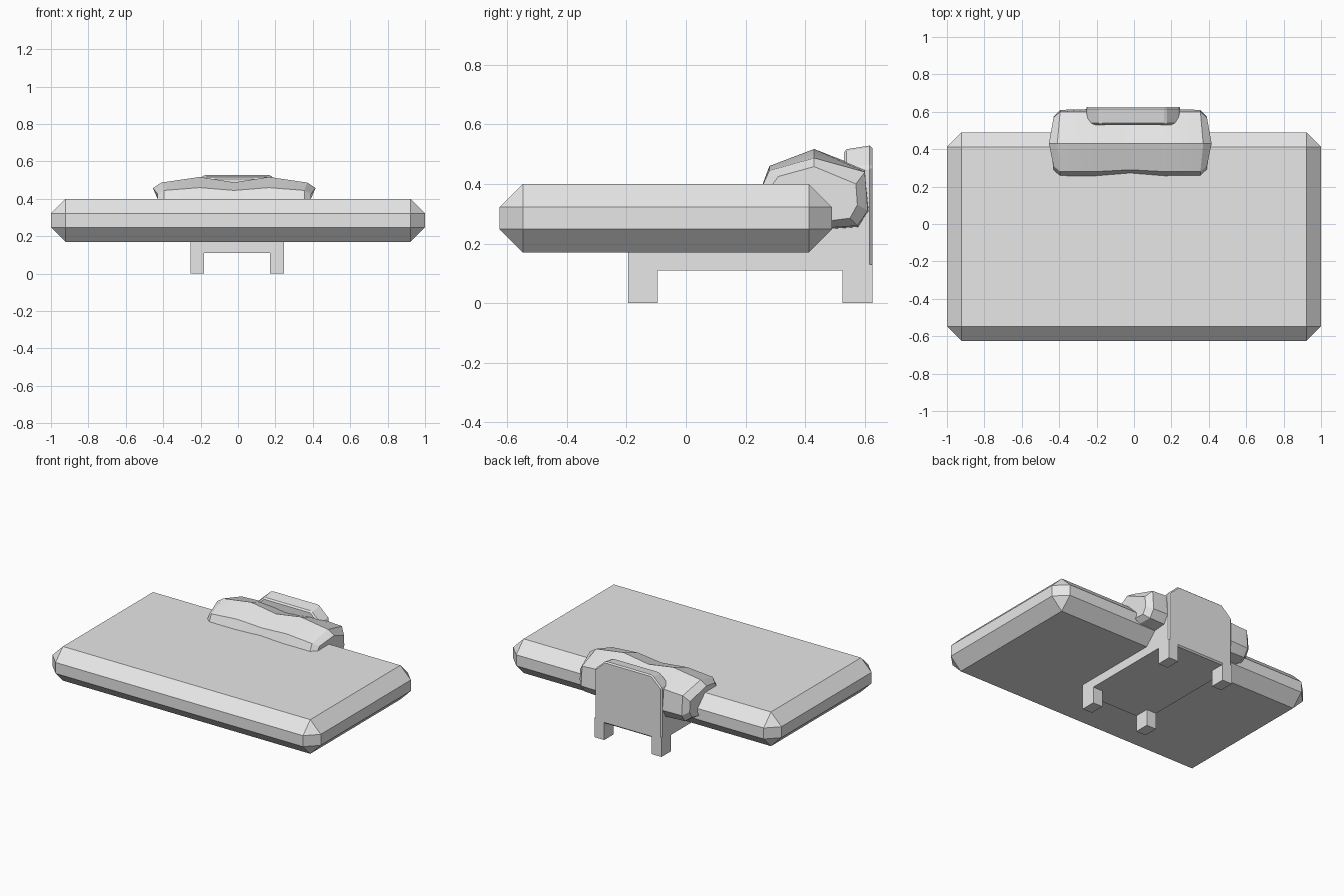
import bpy, bmesh

if "Cube" in bpy.data.objects:
    bpy.data.objects.remove(bpy.data.objects["Cube"])

mat = bpy.data.materials.new("light grey")
mat.diffuse_color = (0.8, 0.8, 0.8, 1)
mat.use_nodes = True
mat.node_tree.nodes["Principled BSDF"].inputs["Base Color"].default_value = mat.diffuse_color


def make(name, verts, faces, bevel=0.0, smooth=None):
    """Mesh object from points and faces, optionally edge-bevelled and smoothed."""
    me = bpy.data.meshes.new(name)
    bm = bmesh.new()
    vs = [bm.verts.new(v) for v in verts]
    for f in faces:
        bm.faces.new([vs[i] for i in f])
    bmesh.ops.recalc_face_normals(bm, faces=bm.faces)
    if bevel:
        bmesh.ops.bevel(bm, geom=bm.edges[:], offset=bevel, offset_type='OFFSET',
                        segments=1, profile=0.5, affect='EDGES')
        bmesh.ops.recalc_face_normals(bm, faces=bm.faces)
    bm.to_mesh(me)
    bm.free()
    me.materials.append(mat)
    ob = bpy.data.objects.new(name, me)
    bpy.context.collection.objects.link(ob)
    if smooth:
        bpy.ops.object.select_all(action='DESELECT')
        ob.select_set(True)
        bpy.context.view_layer.objects.active = ob
        bpy.ops.object.shade_smooth_by_angle(angle=smooth)
    return ob


def loft(name, rings, **kw):
    """Skin a list of equal closed rings and cap both ends."""
    n = len(rings[0])
    verts = [p for r in rings for p in r]
    faces = [(k * n + i, k * n + (i + 1) % n, (k + 1) * n + (i + 1) % n, (k + 1) * n + i)
             for k in range(len(rings) - 1) for i in range(n)]
    faces += [tuple(range(n)), tuple(range((len(rings) - 1) * n, len(rings) * n))]
    return make(name, verts, faces, **kw)


def box(name, x0, x1, y0, y1, z0, z1, bevel=0.0):
    rings = [[(x0, y0, z), (x1, y0, z), (x1, y1, z), (x0, y1, z)] for z in (z0, z1)]
    return loft(name, rings, bevel=bevel)


# Mattress slab with wide chamfers
box("mattress", -1, 1, -0.625, 0.49, 0.17, 0.40, bevel=0.078)

# Frame base and legs
box("frame_base", -0.255, 0.245, -0.195, 0.615, 0.11, 0.27)
for side, x0, x1 in (("left", -0.255, -0.182), ("right", 0.172, 0.245)):
    box("front_leg_" + side, x0, x1, -0.195, -0.095, 0, 0.13)
    box("back_leg_" + side, x0, x1, 0.525, 0.625, 0, 0.13)

# Headboard with clipped upper corners and a slightly sloping top
outline = [(-0.255, 0.11), (0.245, 0.11), (0.245, 0.46), (0.17, 0.53),
           (-0.18, 0.53), (-0.255, 0.46)]
loft("headboard", [[(x, y, z - (drop if z > 0.4 else 0)) for x, z in outline]
                   for y, drop in ((0.53, 0.015), (0.625, 0.0))], bevel=0.009)

# Pillow: cross-sections (y, z) from the middle to the end
middle = [(0.265, 0.38), (0.29, 0.445), (0.43, 0.488), (0.59, 0.44),
          (0.605, 0.31), (0.575, 0.26), (0.43, 0.25), (0.28, 0.32)]
full = [(0.25, 0.38), (0.28, 0.46), (0.43, 0.517), (0.60, 0.45),
        (0.615, 0.31), (0.58, 0.253), (0.43, 0.245), (0.27, 0.32)]
shoulder = [(0.25, 0.38), (0.28, 0.445), (0.43, 0.487), (0.60, 0.44),
            (0.61, 0.31), (0.575, 0.26), (0.43, 0.25), (0.27, 0.32)]
end = [(0.28, 0.385), (0.31, 0.425), (0.43, 0.458), (0.57, 0.40),
       (0.575, 0.33), (0.55, 0.285), (0.43, 0.27), (0.29, 0.34)]
stations = [(0.0, middle, 0), (0.185, full, 0), (0.375, shoulder, 0.015), (0.41, end, 0.025)]


def ring(sign, dist, sec, bulge):
    return [(-0.02 + sign * (dist + (bulge if y == 0.43 else 0)), y, z) for y, z in sec]


rings = [ring(-1, *s) for s in reversed(stations)] + [ring(1, *s) for s in stations[1:]]
loft("pillow", rings, smooth=0.4)
